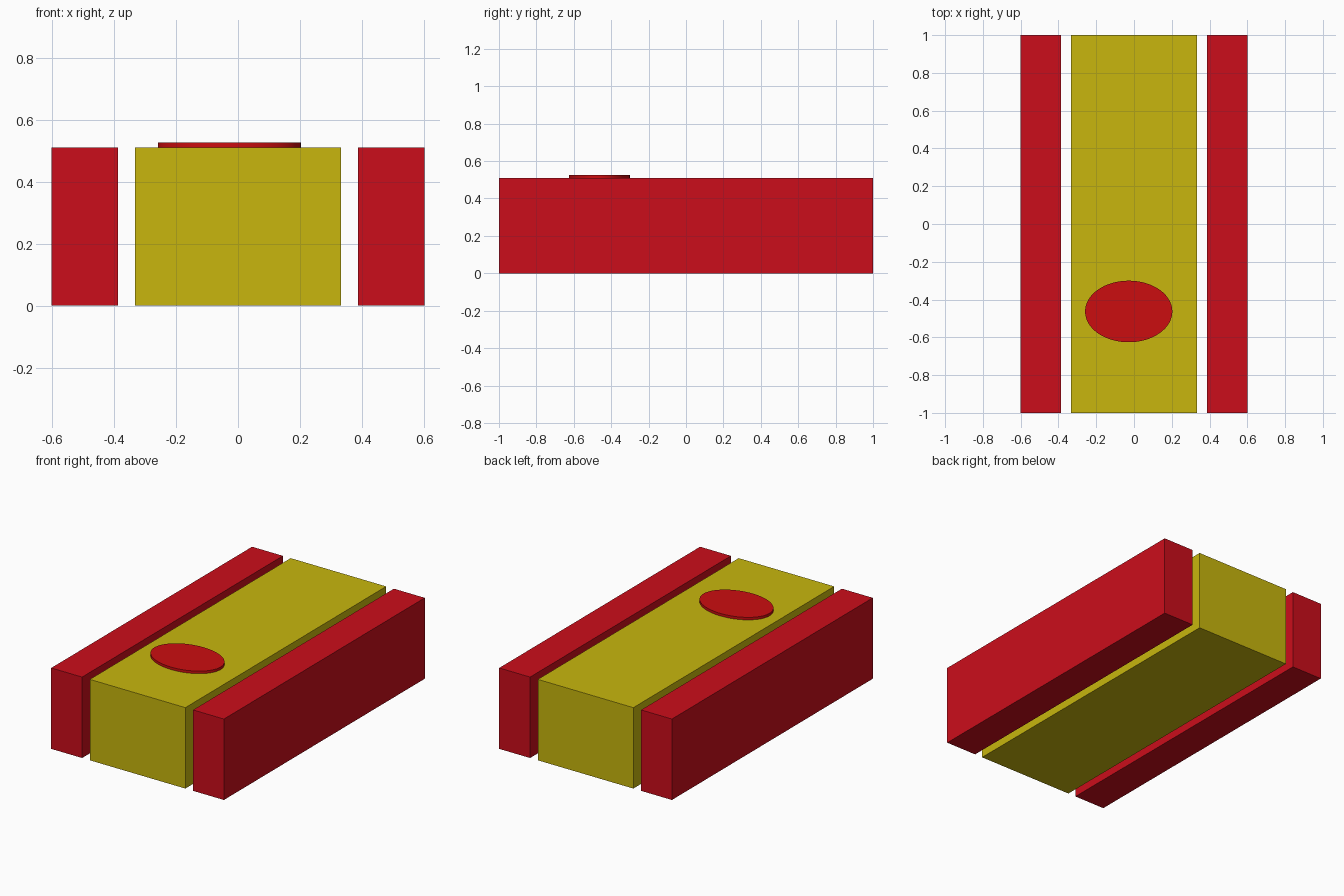
import bpy

if "Cube" in bpy.data.objects:
    bpy.data.objects.remove(bpy.data.objects["Cube"])


def material(name, color):
    m = bpy.data.materials.new(name)
    m.diffuse_color = (*color, 1)
    m.use_nodes = True
    m.node_tree.nodes["Principled BSDF"].inputs["Base Color"].default_value = m.diffuse_color
    return m


red = material("red", (0.6, 0.004, 0.011))
disc_red = material("disc_red", (0.6, 0.004, 0.005))
yellow = material("yellow", (0.58, 0.47, 0.004))
HEIGHT = 0.51


def block(name, x0, x1, mat):
    bpy.ops.mesh.primitive_cube_add(size=1, location=((x0 + x1) / 2, 0, HEIGHT / 2))
    ob = bpy.context.object
    ob.name = name
    ob.scale = (x1 - x0, 2, HEIGHT)
    bpy.ops.object.transform_apply(location=False, rotation=False, scale=True)
    ob.data.materials.append(mat)


# Three parallel long blocks
block("left_stripe", -0.602, -0.387, red)
block("centre_stripe", -0.333, 0.333, yellow)
block("right_stripe", 0.387, 0.602, red)

# Thin oval disc resting on the centre block
bpy.ops.mesh.primitive_cylinder_add(vertices=64, radius=1, depth=0.016,
                                    location=(-0.028, -0.463, HEIGHT + 0.008))
disc = bpy.context.object
disc.name = "oval_disc"
disc.scale = (0.231, 0.163, 1)
bpy.ops.object.transform_apply(location=False, rotation=False, scale=True)
disc.data.materials.append(disc_red)
bpy.ops.object.shade_smooth_by_angle()
